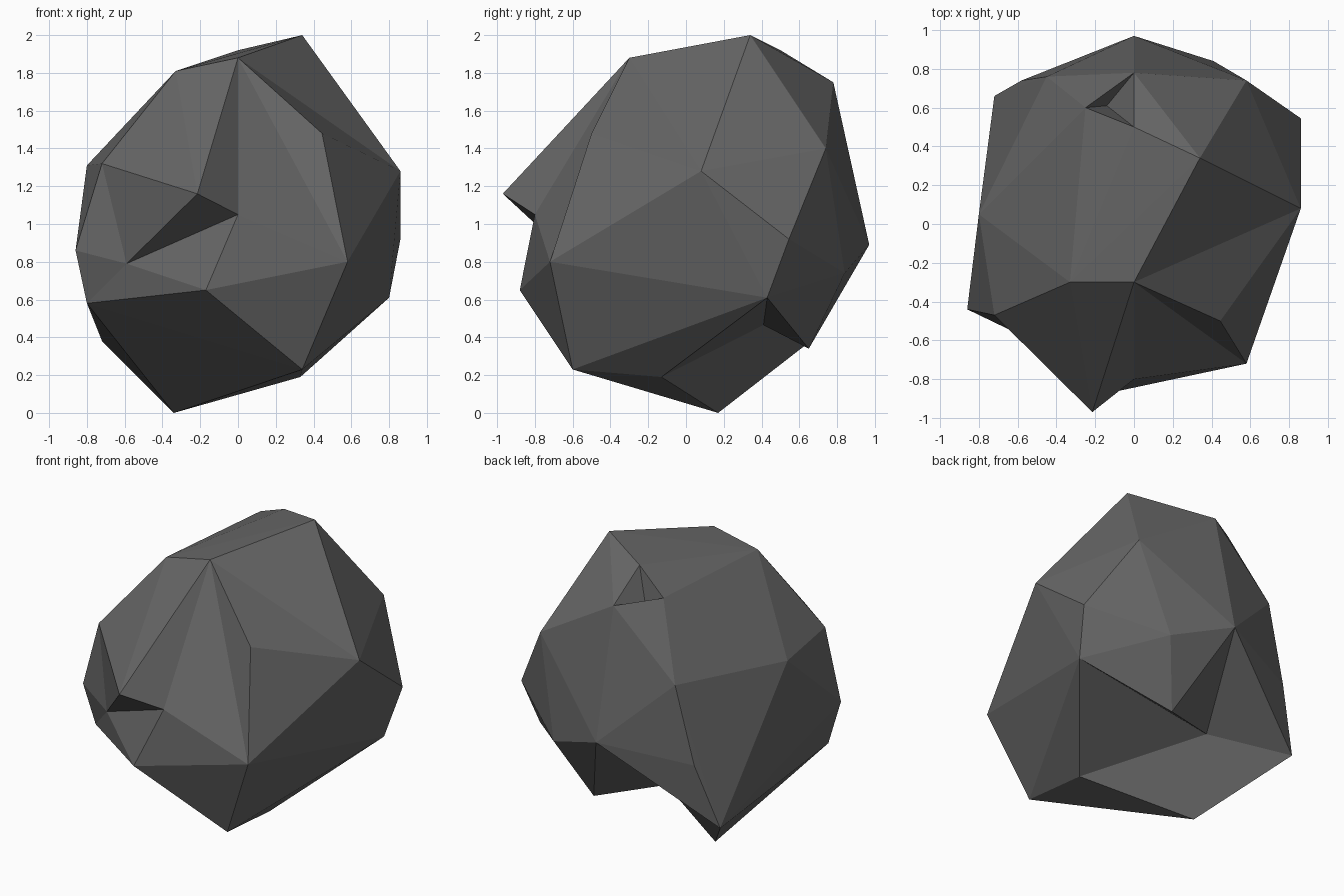
import bpy
import bmesh

if "Cube" in bpy.data.objects:
    bpy.data.objects.remove(bpy.data.objects["Cube"])

# Outer corners of the boulder, grouped by region
CORNERS = {
    # top
    "A": (.34, .34, 2.0), "B": (0, -.30, 1.88), "H": (-.33, -.30, 1.81),
    "V": (0, .50, 1.92), "U": (0, .78, 1.75), "a": (-.25, .60, 1.80),
    # right side
    "C": (.86, .08, 1.28), "S": (.86, .545, .92), "R": (.80, .43, .61),
    # front
    "E": (.58, -.72, .80), "G": (-.215, -.97, 1.16), "M": (-.17, -.88, .65),
    # left side
    "I": (-.72, -.47, 1.32), "J": (-.80, .05, 1.31), "K": (-.86, -.44, .86),
    "N": (-.80, -.39, .58),
    # back
    "T": (.58, .74, 1.40), "W": (0, .97, .89), "X": (.41, .84, .74),
    "b": (-.45, .76, 1.32), "c": (-.58, .74, .80), "d": (-.72, .66, .38),
    "g": (.24, .65, .34),
    # base
    "O": (.34, -.60, .23), "P": (.33, -.13, .19), "Q": (-.34, .17, 0),
}

bm = bmesh.new()
v = {k: bm.verts.new(co) for k, co in CORNERS.items()}
bmesh.ops.convex_hull(bm, input=list(bm.verts))


def poke(name, co, ring):
    """Replace the faces inside a ring of corners by a fan to a new point."""
    loop = [v[k] for k in ring]
    inside = [f for f in bm.faces if all(p in loop for p in f.verts)]
    bmesh.ops.delete(bm, geom=inside, context='FACES')
    v[name] = bm.verts.new(co)
    for p, q in zip(loop, loop[1:] + loop[:1]):
        bm.faces.new((p, q, v[name]))


poke("D", (.445, -.50, 1.48), "BEC")         # bump on the front right
poke("F", (0, -.80, 1.05), "BEMG")           # front notch, right half
poke("L", (-.59, -.57, .79), "FMNKIG")       # front notch, left half
poke("h", (-.24, .41, .465), "RgWdQP")       # hollow under the back
poke("q", (-.14, .61, 1.61), "UVa")          # small pit near the top

bmesh.ops.recalc_face_normals(bm, faces=list(bm.faces))
mesh = bpy.data.meshes.new("boulder")
bm.to_mesh(mesh)
bm.free()

# Single dark grey stone colour, flat faces
stone = bpy.data.materials.new("dark grey stone")
stone.diffuse_color = (.13, .13, .13, 1)
stone.use_nodes = True
stone.node_tree.nodes["Principled BSDF"].inputs["Base Color"].default_value = stone.diffuse_color
mesh.materials.append(stone)
boulder = bpy.data.objects.new("boulder", mesh)
bpy.context.collection.objects.link(boulder)
